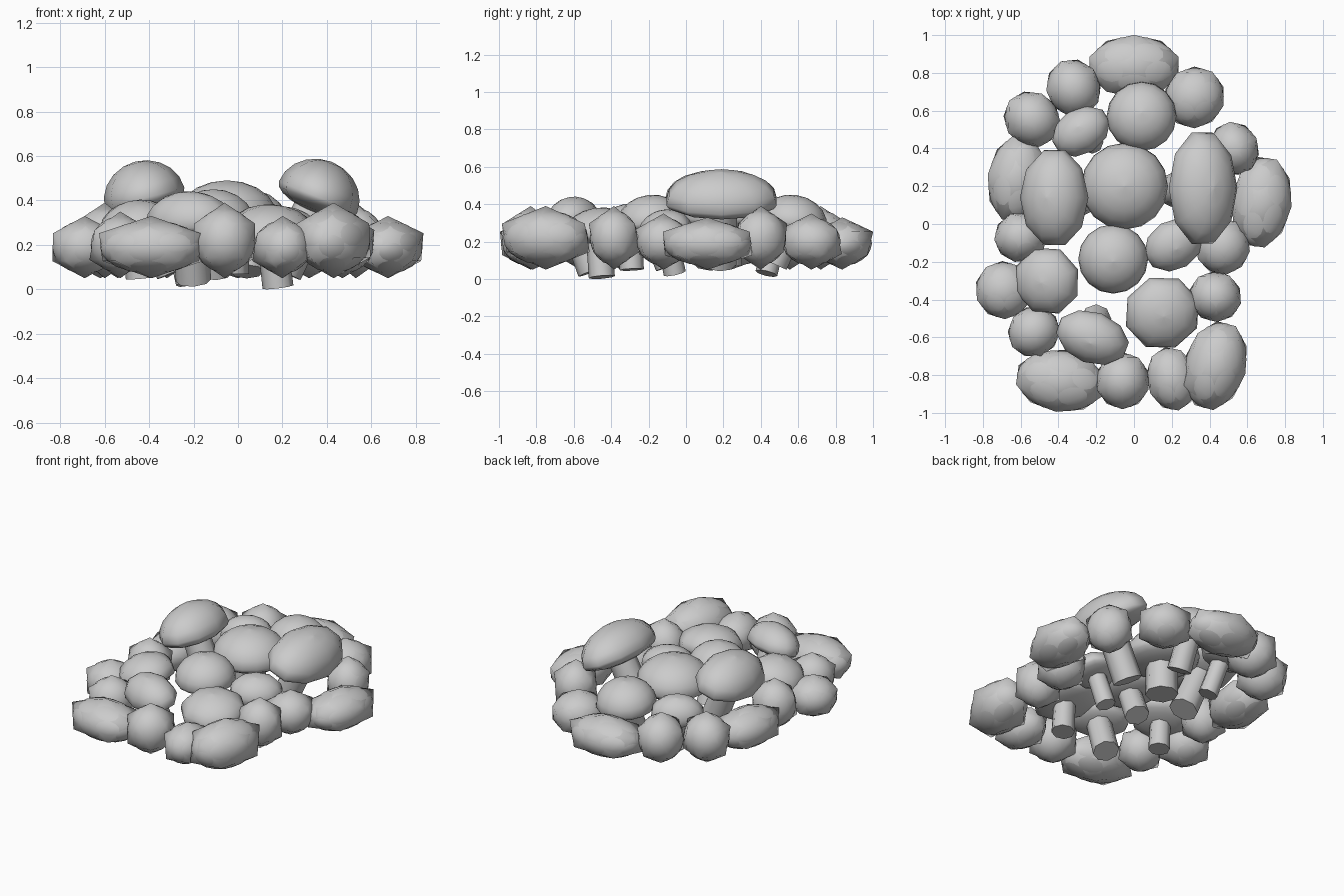
import bpy, bmesh, math
from mathutils import Vector, Matrix

if "Cube" in bpy.data.objects:
    bpy.data.objects.remove(bpy.data.objects["Cube"])


def lathe(name, profile, n, mat):
    # Revolve (radius, height) points about local z; both ends closed
    verts, faces = [], []
    for r, h in profile:
        for i in range(n):
            a = 2 * math.pi * i / n
            verts.append(mat @ Vector((r * math.cos(a), r * math.sin(a), h)))
    m = len(profile)
    for j in range(m - 1):
        for i in range(n):
            k = (i + 1) % n
            faces.append((j * n + i, j * n + k, (j + 1) * n + k, (j + 1) * n + i))
    faces.append(tuple(reversed(range(n))))
    faces.append(tuple(range((m - 1) * n, m * n)))
    me = bpy.data.meshes.new(name)
    me.from_pydata(verts, [], faces)
    for p in me.polygons:
        p.use_smooth = len(p.vertices) == 4
    ob = bpy.data.objects.new(name, me)
    bpy.context.collection.objects.link(ob)
    return ob


def ico_cap(name, mat):
    # Faceted body with corners, and a rounded core swelling through its faces
    bm = bmesh.new()
    bmesh.ops.create_icosphere(bm, subdivisions=1, radius=1.0, matrix=mat)
    bmesh.ops.create_icosphere(bm, subdivisions=3, radius=0.86, matrix=mat)
    for f in bm.faces:
        f.smooth = True
    me = bpy.data.meshes.new(name)
    bm.to_mesh(me)
    bm.free()
    bpy.context.collection.objects.link(bpy.data.objects.new(name, me))


def arc(a0, a1, steps, low=1.0):
    pts = []
    for i in range(steps + 1):
        a = math.radians(a0 + (a1 - a0) * i / steps)
        h = math.sin(a)
        pts.append((max(math.cos(a), 0.02), h if h > 0 else h * low))
    return pts


CAP = arc(-90, 90, 10, 0.42)


def frame(axis, x_hint, loc, size):
    z = axis.normalized()
    y = z.cross(x_hint).normalized()
    x = y.cross(z)
    rot = Matrix((x, y, z)).transposed().to_4x4()
    return Matrix.Translation(loc) @ rot @ Matrix.Diagonal((*size, 1))


# Outer ring of low caps (x, y, azimuth, half depth, half width, half height)
ring = [
    (0.0, 0.835, 90, 0.165, 0.24, 0.14), (-0.32, 0.72, 115, 0.155, 0.14, 0.17),
    (-0.54, 0.555, 140, 0.155, 0.14, 0.17), (-0.62, 0.24, 172, 0.155, 0.23, 0.14),
    (-0.60, -0.07, 185, 0.14, 0.13, 0.17), (-0.69, -0.35, 200, 0.15, 0.15, 0.14),
    (-0.53, -0.57, 215, 0.14, 0.13, 0.15), (-0.39, -0.83, 262, 0.165, 0.235, 0.14),
    (-0.06, -0.83, 270, 0.15, 0.14, 0.17), (0.20, -0.82, 282, 0.17, 0.13, 0.14),
    (0.43, -0.75, -15, 0.165, 0.235, 0.17), (0.43, -0.385, -15, 0.14, 0.13, 0.17),
    (0.47, -0.12, -10, 0.145, 0.145, 0.15), (0.675, 0.115, -8, 0.16, 0.24, 0.14),
    (0.53, 0.40, 25, 0.13, 0.14, 0.17), (0.32, 0.67, 55, 0.165, 0.155, 0.15),
]
for i, (x, y, az, d, w, h) in enumerate(ring):
    mat = (Matrix.Translation((x, y, 0.05 + h)) @ Matrix.Rotation(math.radians(az), 4, 'Z')
           @ Matrix.Diagonal((d / 0.89, w / 0.87, h, 1)))
    ico_cap(f"outer_cap_{i}", mat)

# Inner mushrooms: x, y, rim height, half sizes, cap height, azimuth, tilt, sides, stem radius, stem foot
inner = [
    ("high_right", 0.36, 0.19, 0.415, 0.19, 0.31, 0.17, 0, 22, 10, 0.09, (0.2, 0.18, 0.08)),
    ("high_left", -0.42, 0.14, 0.41, 0.185, 0.265, 0.17, 180, 15, 10, 0.09, (-0.28, 0.13, 0.08)),
    ("centre", -0.05, 0.2, 0.32, 0.23, 0.23, 0.17, 0, 0, 16, 0.10, (-0.05, 0.2, 0.07)),
    ("back", 0.04, 0.57, 0.30, 0.185, 0.185, 0.15, 90, 8, 16, 0.075, (0.04, 0.47, 0.08)),
    ("front", -0.11, -0.185, 0.30, 0.185, 0.185, 0.15, 270, 6, 16, 0.075, (-0.1, -0.09, 0.07)),
    ("back_left", -0.28, 0.49, 0.28, 0.125, 0.165, 0.12, 122, 15, 10, 0.06, (-0.22, 0.43, 0.03)),
    ("front_right", 0.21, -0.11, 0.26, 0.135, 0.165, 0.11, -58, 15, 10, 0.06, (0.17, -0.06, 0.03)),
    ("low_left", -0.46, -0.30, 0.27, 0.18, 0.185, 0.13, 200, 15, 8, 0.065, (-0.44, -0.29, 0.05)),
    ("low_front", -0.22, -0.60, 0.31, 0.14, 0.20, 0.13, 250, 15, 10, 0.08, (-0.20, -0.50, 0.04)),
    ("low_right", 0.15, -0.47, 0.25, 0.20, 0.205, 0.13, 290, 10, 8, 0.07, (0.18, -0.45, 0.01)),
]
for name, x, y, z, ra, rb, h, az, tilt, n, sr, foot in inner:
    a, t = math.radians(az), math.radians(tilt)
    out = Vector((math.cos(a), math.sin(a), 0))
    axis = out * math.sin(t) + Vector((0, 0, math.cos(t)))
    top, base = Vector((x, y, z)), Vector(foot)
    lathe(name + "_cap", CAP, n, frame(axis, out, top, (ra, rb, h)))
    # Leaning stem under the cap
    d = top - base
    lathe(name + "_stem", [(sr, 0), (sr * 0.95, d.length)], 8,
          frame(d, Vector((1, 0, 0)), base, (1, 1, 1)))
